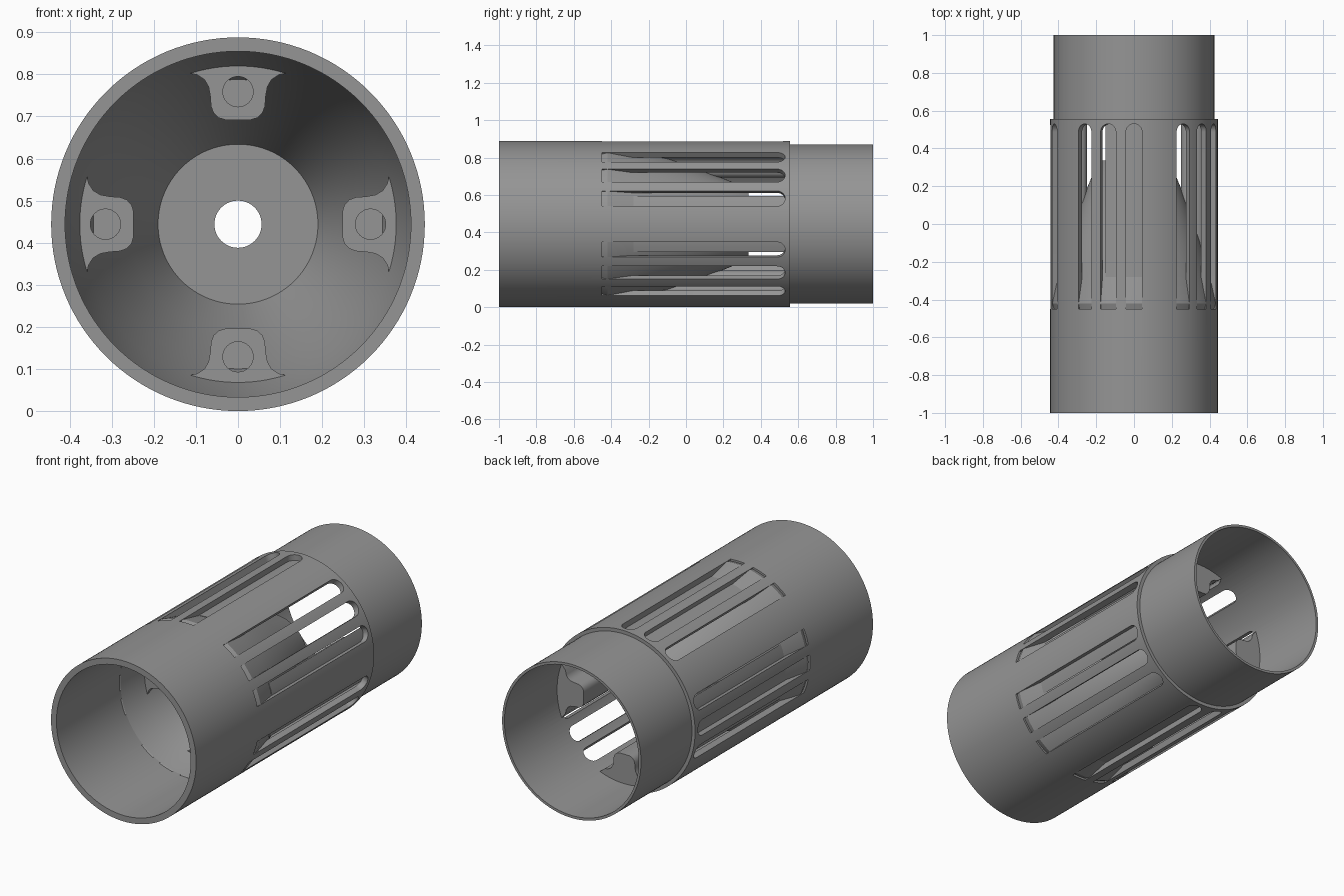
import bpy, bmesh, math

if "Cube" in bpy.data.objects:
    bpy.data.objects.remove(bpy.data.objects["Cube"])

AXIS_Z = 0.444
SEG = 128

grey = bpy.data.materials.new("grey_plastic")
grey.diffuse_color = (0.30, 0.30, 0.30, 1)
grey.use_nodes = True
grey.node_tree.nodes["Principled BSDF"].inputs["Base Color"].default_value = grey.diffuse_color


def around(x, y, r, deg):
    """Point at radius r and sideways offset x, turned about the tube axis."""
    a = math.radians(deg)
    return (x * math.cos(a) + r * math.sin(a), y,
            r * math.cos(a) - x * math.sin(a) + AXIS_Z)


def finish(name, bm):
    bmesh.ops.recalc_face_normals(bm, faces=bm.faces)
    me = bpy.data.meshes.new(name)
    bm.to_mesh(me)
    bm.free()
    me.materials.append(grey)
    ob = bpy.data.objects.new(name, me)
    bpy.context.collection.objects.link(ob)
    return ob


def revolve(name, profile):
    """Closed (radius, y) profile spun about the tube axis."""
    bm = bmesh.new()
    rings = [[bm.verts.new(around(0, y, r, 360 * i / SEG)) for r, y in profile]
             for i in range(SEG)]
    n = len(profile)
    for i in range(SEG):
        a, b = rings[i], rings[(i + 1) % SEG]
        for j in range(n):
            k = (j + 1) % n
            bm.faces.new((a[j], a[k], b[k], b[j]))
    return finish(name, bm)


def add_prism(bm, low, high):
    a = [bm.verts.new(p) for p in low]
    b = [bm.verts.new(p) for p in high]
    bm.faces.new(a)
    bm.faces.new(b[::-1])
    for i in range(len(a)):
        j = (i + 1) % len(a)
        bm.faces.new((a[i], b[i], b[j], a[j]))


def cut(ob, cutter):
    mod = ob.modifiers.new("cut", "BOOLEAN")
    mod.operation = "DIFFERENCE"
    mod.solver = "EXACT"
    mod.object = cutter
    bpy.context.view_layer.objects.active = ob
    bpy.ops.object.modifier_apply(modifier=mod.name)
    bpy.data.objects.remove(cutter)


def smooth(ob, deg=30):
    bpy.ops.object.select_all(action="DESELECT")
    ob.select_set(True)
    bpy.context.view_layer.objects.active = ob
    bpy.ops.object.shade_smooth_by_angle(angle=math.radians(deg))


# Outer tube with a narrower collar at the back
shell = revolve("outer_tube", [(0.411, -1), (0.444, -1), (0.444, 0.555),
                               (0.425, 0.555), (0.425, 1), (0.411, 1)])

# Ventilation slots: five groups of three on a 20-step ring
HALF, BACK = 0.0425, 0.53
outline = [(-HALF, -0.45), (HALF, -0.45)]
outline += [(HALF * math.cos(t * math.pi / 12),
             BACK - HALF + HALF * math.sin(t * math.pi / 12)) for t in range(13)]
bm = bmesh.new()
for k in range(20):
    if k % 4 != 1:
        add_prism(bm, [around(x, y, 0.36, 18 * k) for x, y in outline],
                  [around(x, y, 0.5, 18 * k) for x, y in outline])
cut(shell, finish("slot_cutter", bm))
smooth(shell)

# Funnel with a pierced floor; its outside forms the slot floors
funnel = revolve("funnel", [
    (0.43, -0.46), (0.411, -0.44), (0.398, -0.37), (0.376, -0.28), (0.333, -0.12),
    (0.257, 0.10), (0.19, 0.27), (0.056, 0.27), (0.056, 0.31), (0.19, 0.335),
    (0.22, 0.26), (0.285, 0.10), (0.36, -0.10), (0.408, -0.27), (0.443, -0.42)])
smooth(funnel)

# Four screw posts with filleted roots, running back along the tube wall
half = [(0.03, 0.248), (0.046, 0.253), (0.058, 0.264), (0.064, 0.28), (0.066, 0.305),
        (0.07, 0.327), (0.08, 0.344), (0.097, 0.355), (0.12, 0.36), (0.15, 0.384),
        (0.115, 0.397), (0.06, 0.409)]
section = half + [(0, 0.413)] + [(-x, r) for x, r in reversed(half)]
hole = [(0.036 * math.cos(t * math.pi / 16), 0.315 + 0.036 * math.sin(t * math.pi / 16))
        for t in range(32)]
for name, deg in (("top", 0), ("right", 90), ("bottom", 180), ("left", 270)):
    bm = bmesh.new()
    add_prism(bm, [around(x, -0.28, r, deg) for x, r in section],
              [around(x, 0.54, r, deg) for x, r in section])
    post = finish(name + "_screw_post", bm)
    bm = bmesh.new()
    add_prism(bm, [around(x, -0.4, r, deg) for x, r in hole],
              [around(x, -0.16, r, deg) for x, r in hole])
    cut(post, finish("hole_cutter", bm))
    smooth(post, 35)
